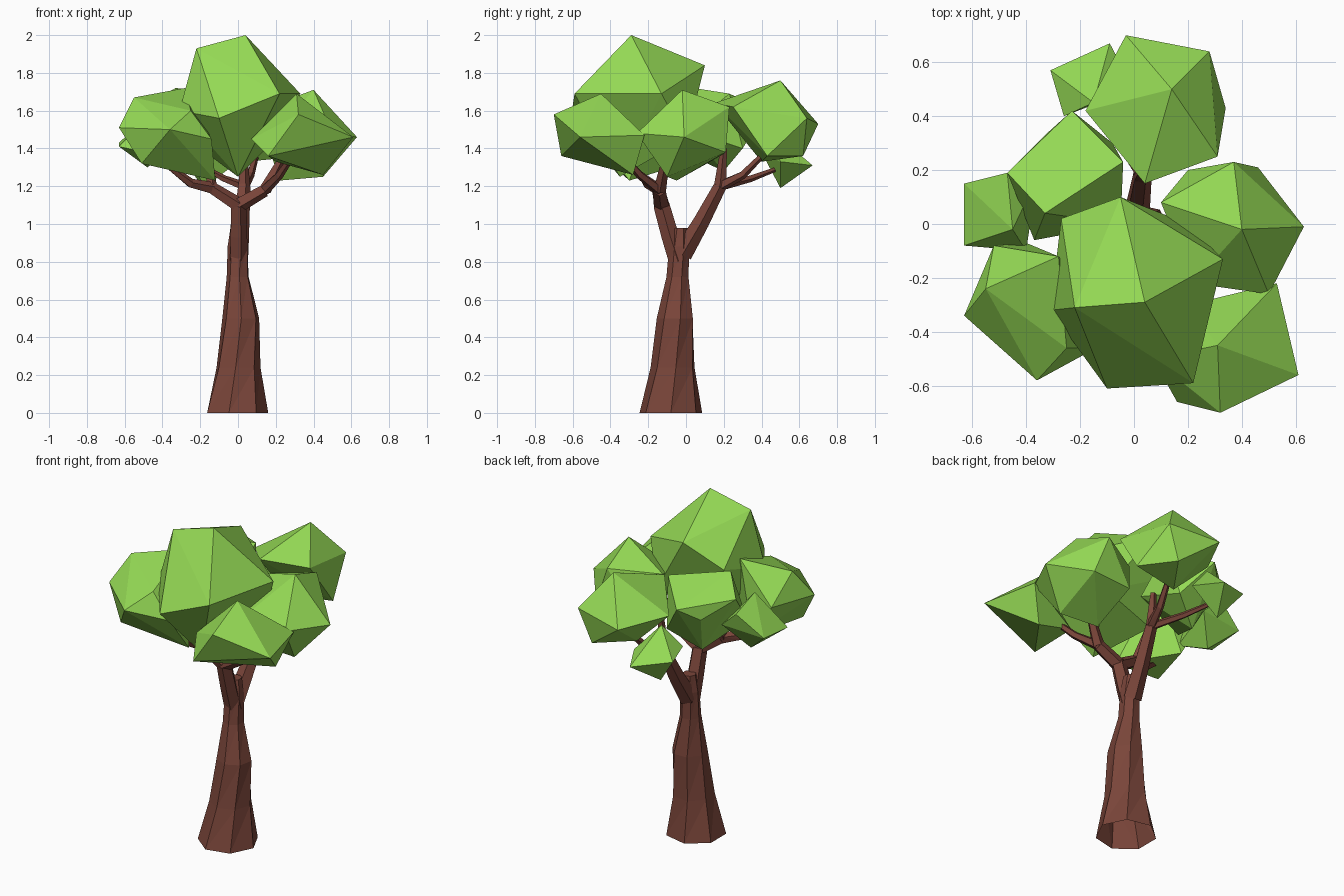
import bpy
import bmesh
import math
from mathutils import Vector

default_cube = bpy.data.objects.get("Cube")
if default_cube:
    bpy.data.objects.remove(default_cube, do_unlink=True)

UP = Vector((0, 0, 1))


def make_material(name, colour):
    material = bpy.data.materials.new(name)
    material.use_nodes = True
    rgba = (*colour, 1)
    material.diffuse_color = rgba
    shader = material.node_tree.nodes["Principled BSDF"]
    shader.inputs["Base Color"].default_value = rgba
    return material


leaf_green = make_material("leaf green", (.3, .7, .09))
bark_brown = make_material("bark brown", (.195, .06, .042))


def finish(bm, name, material):
    """Turn a bmesh into a flat shaded object."""
    bmesh.ops.recalc_face_normals(bm, faces=bm.faces[:])
    mesh = bpy.data.meshes.new(name)
    bm.to_mesh(mesh)
    bm.free()
    mesh.materials.append(material)
    obj = bpy.data.objects.new(name, mesh)
    bpy.context.collection.objects.link(obj)
    return obj


def leaf_clump(name, *corners):
    """Angular leaf mass: the convex hull around a few corners."""
    bm = bmesh.new()
    for corner in corners:
        bm.verts.new(corner)
    bmesh.ops.convex_hull(bm, input=bm.verts[:])
    loose = [vert for vert in bm.verts if not vert.link_faces]
    bmesh.ops.delete(bm, geom=loose, context="VERTS")
    return finish(bm, name, leaf_green)


def ring_around(centre, along, radius, sides, twist):
    side = Vector((0, 1, 0)).cross(along).normalized()
    other = along.normalized().cross(side)
    angles = [math.tau * k / sides + twist for k in range(sides)]
    return [centre + radius * (side * math.cos(a) + other * math.sin(a)) for a in angles]


def loft(name, rings):
    """Skin point rings into a tube, open at the start and closed at the tip."""
    bm = bmesh.new()
    loops = [[bm.verts.new(point) for point in ring] for ring in rings]
    for lower, upper in zip(loops, loops[1:]):
        for k in range(len(lower)):
            a, b = lower[k - 1], lower[k]
            c, d = upper[k], upper[k - 1]
            bm.faces.new((a, b, c))
            bm.faces.new((a, c, d))
    bm.faces.new(loops[-1])
    return finish(bm, name, bark_brown)


def limb(name, start, end, thick, thin, sag=0.0):
    """Tapered five sided branch whose middle hangs down by sag."""
    start, end = Vector(start), Vector(end)
    middle = (start + end) / 2 - UP * sag
    stops = [(start, middle - start, thick),
             (middle, end - start, (thick + thin) / 2),
             (end, end - middle, thin)]
    return loft(name, [ring_around(*stop, 5, 0) for stop in stops])


# Trunk: flared open foot, gentle lean and twist
trunk_rings = []
for height, radius, drift in ((0, .17, -.01), (.24, .12, 0), (.5, .1, .015),
                              (.72, .06, 0), (.88, .055, 0), (.98, .04, 0)):
    centre = Vector((drift, -.08 + height / 20, height))
    trunk_rings.append(ring_around(centre, UP, radius, 7, height / 2))
loft("trunk", trunk_rings)

# Front limb with two arms and their twigs
front_fork = (0, -.13, 1.1)
right_elbow = (-.14, -.15, 1.19)
left_elbow = (.14, -.14, 1.18)
limb("front_limb", (0, -.04, .8), front_fork, .052, .045, .01)
limb("right_arm", front_fork, right_elbow, .042, .034)
limb("right_arm_end", right_elbow, (-.36, -.26, 1.3), .034, .018, .03)
limb("right_twig", right_elbow, (-.16, -.05, 1.4), .03, .015)
limb("left_arm", front_fork, left_elbow, .042, .036)
limb("left_arm_end", left_elbow, (.25, -.1, 1.38), .036, .018)
limb("left_twig", left_elbow, (.3, -.35, 1.38), .03, .015, .02)

# Back limb with its twigs
back_fork = (.03, .18, 1.2)
limb("back_limb", (0, -.02, .84), back_fork, .055, .036, .01)
limb("back_limb_end", back_fork, (.03, .2, 1.4), .034, .018)
limb("back_twig", back_fork, (.1, .42, 1.38), .03, .015, .03)
limb("back_low_twig", back_fork, (-.18, .5, 1.3), .025, .012, .01)

# Crown of leaf clumps, each listed from its peak downwards
leaf_clump("crown_top",
           (.04, -.29, 2), (-.22, -.31, 1.93), (-.05, .1, 1.84), (.33, -.13, 1.69),
           (.22, -.59, 1.69), (-.27, .02, 1.7), (-.31, -.32, 1.6), (-.1, -.61, 1.56),
           (.2, 0, 1.45), (-.2, -.1, 1.4), (0, -.35, 1.25))
leaf_clump("crown_back",
           (.14, .5, 1.76), (.04, .15, 1.64), (.31, .25, 1.62), (.28, .64, 1.56),
           (-.18, .42, 1.55), (-.03, .7, 1.53), (.34, .43, 1.36), (.2, .62, 1.36),
           (.05, .4, 1.33))
leaf_clump("crown_back_low",
           (-.15, .45, 1.5), (-.26, .4, 1.38), (-.31, .57, 1.36), (-.09, .67, 1.31),
           (0, .5, 1.33), (-.18, .5, 1.19))
leaf_clump("crown_right_back",
           (-.33, .04, 1.72), (-.04, .23, 1.69), (-.47, .19, 1.64), (-.23, .42, 1.6),
           (-.33, .33, 1.53), (-.05, 0, 1.5), (-.37, -.06, 1.4), (-.08, .3, 1.4),
           (-.25, .2, 1.28))
leaf_clump("crown_right_small",
           (-.45, -.02, 1.6), (-.47, .19, 1.55), (-.63, .15, 1.43), (-.63, -.08, 1.41),
           (-.36, .17, 1.45), (-.4, -.1, 1.36), (-.48, .06, 1.3))
leaf_clump("crown_front_right",
           (-.28, -.12, 1.72), (-.55, -.24, 1.67), (-.25, -.46, 1.6), (-.63, -.34, 1.51),
           (-.36, -.58, 1.5), (-.52, -.08, 1.5), (-.14, -.46, 1.45), (-.51, -.4, 1.32),
           (-.4, -.07, 1.3), (-.12, -.3, 1.23))
leaf_clump("crown_front_left",
           (.31, -.45, 1.69), (.32, -.7, 1.58), (.53, -.22, 1.47), (.61, -.56, 1.46),
           (.07, -.5, 1.45), (.16, -.66, 1.36), (.2, -.3, 1.33), (.45, -.28, 1.26))
leaf_clump("crown_left",
           (.4, -.02, 1.71), (.37, .23, 1.62), (.1, .08, 1.6), (.5, -.26, 1.48),
           (.22, -.22, 1.5), (.63, -.01, 1.46), (.46, .21, 1.38), (.2, .2, 1.37),
           (.45, -.1, 1.25), (.22, -.05, 1.23))
